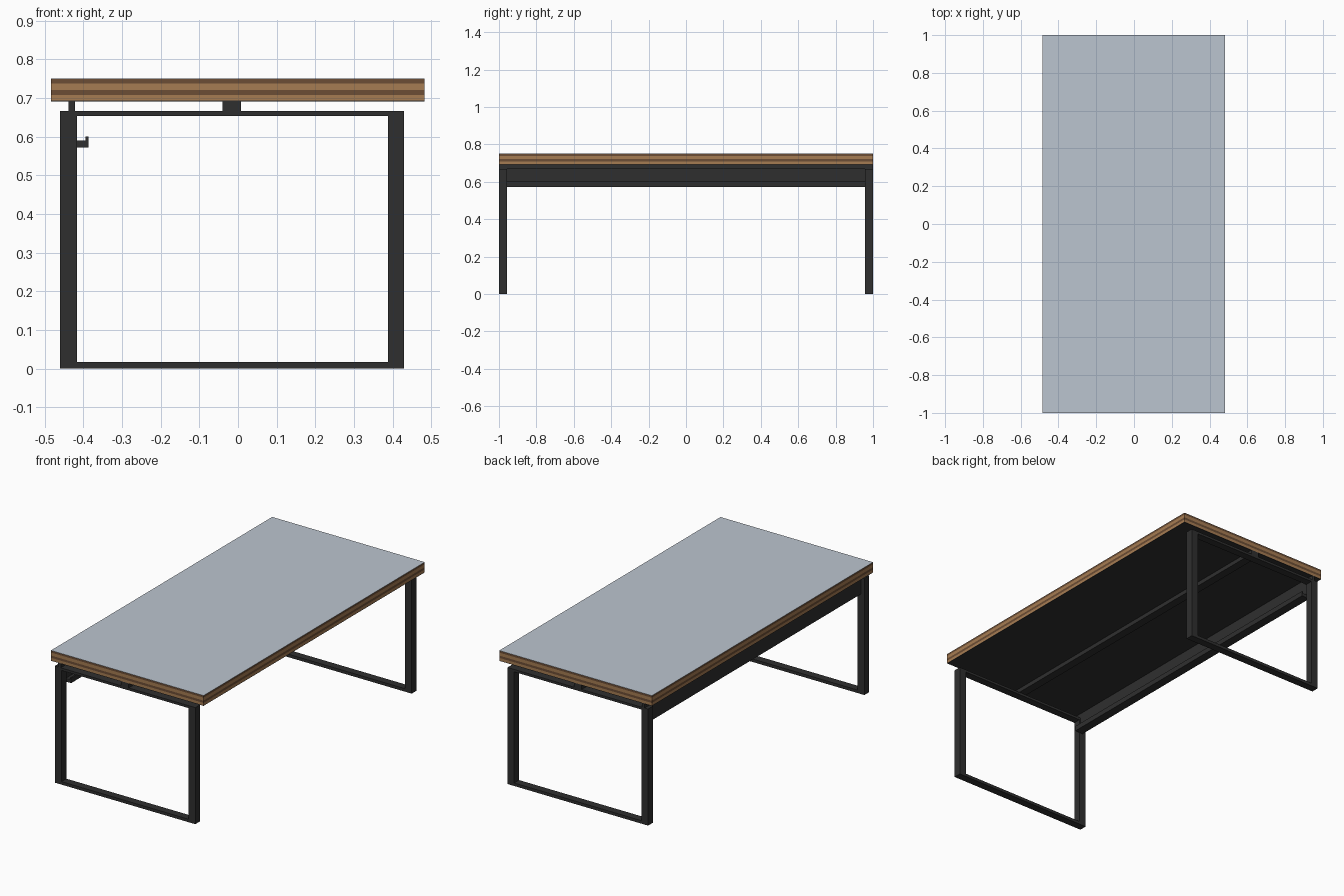
import bpy

if "Cube" in bpy.data.objects:
    bpy.data.objects.remove(bpy.data.objects["Cube"])


def material(name, color):
    m = bpy.data.materials.new(name)
    m.diffuse_color = (*color, 1)
    m.use_nodes = True
    m.node_tree.nodes["Principled BSDF"].inputs["Base Color"].default_value = m.diffuse_color
    return m


METAL = material("black_metal", (0.028, 0.028, 0.028))
DARK = material("dark_ply", (0.15, 0.075, 0.035))
LIGHT = material("light_ply", (0.38, 0.2, 0.085))
TOP = material("blue_grey_laminate", (0.50, 0.56, 0.63))


def box(name, x, y, z, mat):
    (x0, x1), (y0, y1), (z0, z1) = x, y, z
    v = [(a, b, c) for a in (x0, x1) for b in (y0, y1) for c in (z0, z1)]
    f = [(0, 1, 3, 2), (4, 6, 7, 5), (0, 4, 5, 1),
         (2, 3, 7, 6), (0, 2, 6, 4), (1, 5, 7, 3)]
    me = bpy.data.meshes.new(name)
    me.from_pydata(v, [], f)
    me.materials.append(mat)
    ob = bpy.data.objects.new(name, me)
    bpy.context.collection.objects.link(ob)
    return ob


# Layered tabletop: dark underside, plywood stripes, laminate surface
layers = [("top_underside", 0.691, 0.693, METAL),
          ("ply_layer_1", 0.693, 0.708, LIGHT),
          ("ply_layer_2", 0.708, 0.721, DARK),
          ("ply_layer_3", 0.721, 0.738, LIGHT),
          ("ply_layer_4", 0.738, 0.749, DARK),
          ("top_surface", 0.749, 0.750, TOP)]
for name, z0, z1, mat in layers:
    box(name, (-0.484, 0.482), (-1, 1), (z0, z1), mat)

# Closed rectangular leg frame at each end
for end, y in (("front", (-1, -0.956)), ("back", (0.956, 1))):
    box(end + "_left_leg", (-0.46, -0.417), y, (0, 0.667), METAL)
    box(end + "_right_leg", (0.388, 0.43), y, (0, 0.667), METAL)
    box(end + "_upper_bar", (-0.417, 0.388), y, (0.653, 0.667), METAL)
    box(end + "_foot_bar", (-0.417, 0.388), y, (0, 0.017), METAL)

# Rails carrying the top
box("centre_rail", (-0.04, 0.008), (-1, 1), (0.667, 0.691), METAL)
box("side_rail", (-0.438, -0.422), (-1, 1), (0.667, 0.691), METAL)

# Side apron with cable tray and its raised lip
span = (-0.956, 0.956)
box("side_apron", (-0.438, -0.422), span, (0.572, 0.667), METAL)
box("cable_tray", (-0.422, -0.387), span, (0.572, 0.590), METAL)
box("tray_lip", (-0.395, -0.387), span, (0.590, 0.601), METAL)
